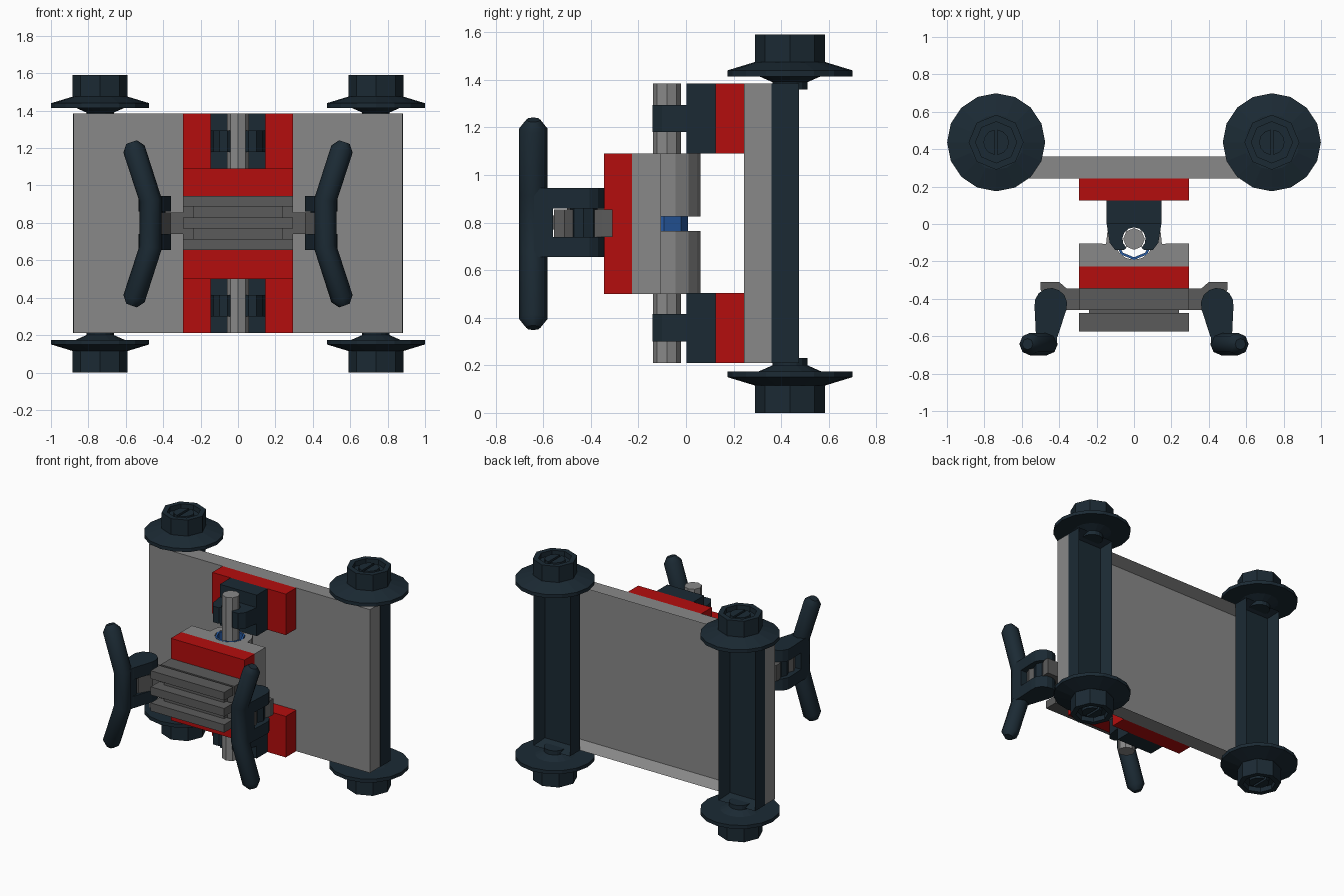
import bpy, bmesh
from math import sin, cos, pi, radians

if "Cube" in bpy.data.objects:
    bpy.data.objects.remove(bpy.data.objects["Cube"])


def material(name, rgb):
    m = bpy.data.materials.new(name)
    m.diffuse_color = (*rgb, 1)
    m.use_nodes = True
    m.node_tree.nodes["Principled BSDF"].inputs["Base Color"].default_value = m.diffuse_color
    return m


DARK = material("dark", (0.011, 0.023, 0.034))
RED = material("red", (0.456, 0.004, 0.004))
BLUE = material("blue", (0.02, 0.1, 0.35))
GREY = material("grey", (0.25, 0.25, 0.25))
STEEL = material("dark_grey", (0.105, 0.105, 0.105))


def finish(bm, name, mat):
    bmesh.ops.remove_doubles(bm, verts=bm.verts, dist=1e-5)
    bmesh.ops.recalc_face_normals(bm, faces=bm.faces)
    me = bpy.data.meshes.new(name)
    bm.to_mesh(me)
    bm.free()
    ob = bpy.data.objects.new(name, me)
    bpy.context.collection.objects.link(ob)
    me.materials.append(mat)
    return ob


def prism(name, pts, z0, z1, mat, rim=0, depth=0):
    """Extrude an xy outline; rim > 0 sinks a pocket into the +y face."""
    bm = bmesh.new()
    lo = [bm.verts.new((x, y, z0)) for x, y in pts]
    hi = [bm.verts.new((x, y, z1)) for x, y in pts]
    n = len(pts)
    bm.faces.new(lo)
    bm.faces.new(hi)
    for i in range(n):
        j = (i + 1) % n
        bm.faces.new((lo[i], lo[j], hi[j], hi[i]))
    bmesh.ops.recalc_face_normals(bm, faces=bm.faces)
    if rim:
        bm.normal_update()
        back = max(bm.faces, key=lambda f: f.normal.y)
        bmesh.ops.inset_region(bm, faces=[back], thickness=rim)
        bmesh.ops.translate(bm, verts=back.verts, vec=(0, -depth, 0))
    return finish(bm, name, mat)


def box(name, x, y, z, mat, **kw):
    pts = [(x[0], y[0]), (x[1], y[0]), (x[1], y[1]), (x[0], y[1])]
    return prism(name, pts, z[0], z[1], mat, **kw)


def arc(cx, cy, r, a0, a1, n):
    return [(cx + r * cos(radians(a0 + (a1 - a0) * i / n)),
             cy + r * sin(radians(a0 + (a1 - a0) * i / n))) for i in range(n + 1)]


def lathe(name, prof, n, cx, cy, mat, flip=False, closed=False):
    """Turn an (r, z) profile around a vertical axis."""
    bm = bmesh.new()
    rings = [[bm.verts.new((cx + r * cos(2 * pi * i / n), cy + r * sin(2 * pi * i / n),
                            H - z if flip else z)) for i in range(n)] for r, z in prof]
    pairs = list(zip(rings, rings[1:])) + ([(rings[-1], rings[0])] if closed else [])
    for a, b in pairs:
        for i in range(n):
            j = (i + 1) % n
            bm.faces.new((a[i], a[j], b[j], b[i]))
    return finish(bm, name, mat)


def mirror_x(pts, s):
    return [(s * x, y) for x, y in pts]


H = 1.59

# Main panel, hollow at the back
box("main_panel", (-.88, .88), (.243, .36), (.21, 1.385), GREY, rim=.05, depth=.08)

# Wheel carriers and wheels
for s in (-1, 1):
    cx, cy = s * .737, .437
    box("wheel_carrier", (cx - .145, cx + .145), (.36, .475), (.21, 1.385), DARK,
        rim=.05, depth=.08)
    for flip in (False, True):
        lathe("wheel_flange", [(0, 1.36), (.073, 1.36), (.073, 1.39), (.13, 1.415), (.262, 1.415),
                               (.262, 1.44), (.147, 1.475), (0, 1.475)], 16, cx, cy, DARK, flip)
        lathe("wheel_hub", [(.147, 1.45), (.147, H), (.11, H), (.11, 1.555), (0, 1.555)],
              8, cx, cy, DARK, flip)
        z = sorted((H - 1.54, H - 1.58) if flip else (1.54, 1.58))
        for t in (-1, 1):
            prism("slotted_peg", mirror_x(arc(0, 0, .068, -83, 83, 6), t) and
                  [(cx + t * x, cy + y) for x, y in arc(0, 0, .068, -83, 83, 6)],
                  z[0], z[1], DARK)

# Pole and the two clips that hold it
lathe("pole", [(0, .21), (.058, .21), (.058, 1.385), (0, 1.385)], 8, 0, -.08, GREY)
jaw = ([(-.147, .005), (-.13, -.1), (-.1, -.14), (-.055, -.14)]
       + arc(0, -.08, .062, 230, -50, 10)
       + [(.055, -.14), (.1, -.14), (.13, -.1), (.147, .005)])
for z0 in (.21, 1.09):
    box("red_mount", (-.293, .293), (.125, .243), (z0, z0 + .295), RED)
    box("clip_base", (-.147, .147), (.003, .125), (z0, z0 + .295), DARK)
    prism("clip_jaw", jaw, z0 + .09, z0 + .205, DARK)

# Swivel block around the pole, with a blue bearing
prism("swivel_plate", [(-.293, -.105), (-.293, -.228), (.293, -.228), (.293, -.105)]
      + arc(0, -.092, .1, -8, -172, 6), .5, 1.09, GREY)
sleeve = arc(0, -.09, .15, -6, 186, 8) + arc(0, -.092, .1, 188, -8, 8)
for z0 in (.5, .825):
    prism("swivel_sleeve", sleeve, z0, z0 + .265, GREY)
lathe("bearing", [(.1, .5), (.1, 1.09), (.086, 1.09), (.086, .5)], 8, 0, -.092, BLUE, closed=True)

# Red front plate and the grille
box("red_front_plate", (-.293, .293), (-.345, -.228), (.5, 1.09), RED)
box("grille_base", (-.293, .293), (-.46, -.345), (.655, .945), STEEL)
box("grille_core", (-.24, .24), (-.5, -.46), (.665, .935), STEEL)
for z0 in (.655, .771, .887):
    box("grille_bar", (-.293, .293), (-.575, -.475), (z0, z0 + .058), STEEL)

# Side clips and the handlebars they grip
fork = ([(.28, -.345), (.36, -.345), (.4, -.31), (.5, -.31), (.5, -.35)]
        + arc(.445, -.43, .06, 50, 310, 8)
        + [(.5, -.51), (.48, -.555), (.41, -.545), (.36, -.46), (.28, -.46)])
arm = arc(.445, -.43, .088, -10, 200, 8) + [(.408, -.6), (.43, -.65), (.52, -.65), (.525, -.58)]
for s in (-1, 1):
    prism("side_clip", mirror_x(fork, s), .74, .855, STEEL)
    lathe("handle_pin", [(0, .7), (.058, .7), (.058, .9), (0, .9)], 8, s * .445, -.43, DARK)
    for z0 in (.655, .86):
        prism("handle_arm", mirror_x(arm, s), z0, z0 + .085, DARK)
    box("handle_bridge", sorted((s * .412, s * .525)), (-.64, -.56), (.655, .945), DARK)
    cu = bpy.data.curves.new("handlebar", 'CURVE')
    cu.dimensions = '3D'
    cu.bevel_depth = .06
    cu.bevel_resolution = 2
    cu.use_fill_caps = True
    sp = cu.splines.new('POLY')
    half = [(.569, 1.232, .5), (.556, 1.195, 1), (.467, .92, 1)]
    path = half + [(x, H - z, r) for x, z, r in reversed(half)]
    sp.points.add(len(path) - 1)
    for p, (x, z, r) in zip(sp.points, path):
        p.co = (s * x, -.642, z, 1)
        p.radius = r
    cu.materials.append(DARK)
    bpy.context.collection.objects.link(bpy.data.objects.new("handlebar", cu))
